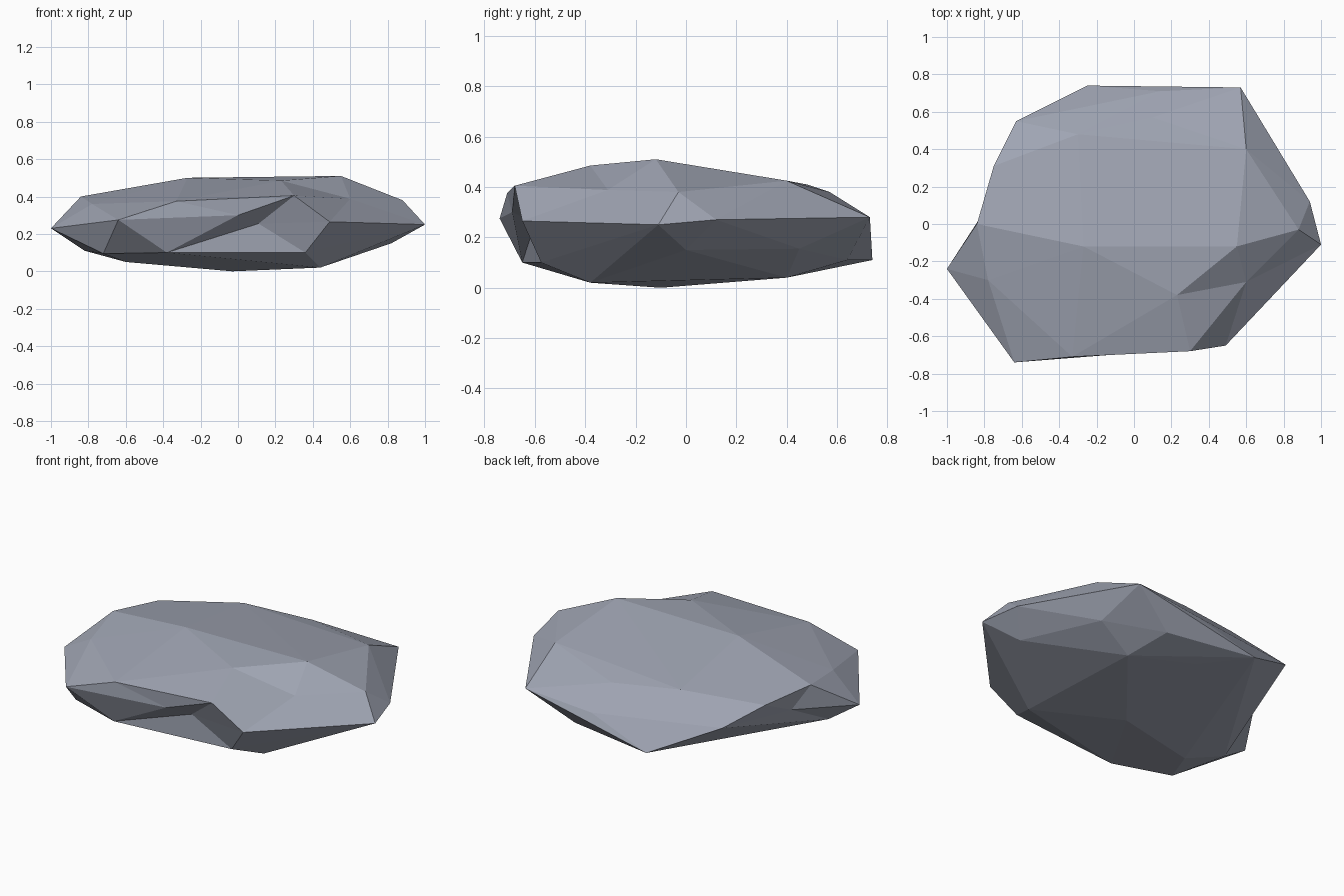
import bpy, bmesh
from mathutils import Vector

# Upper facets
top = [(0.23, -0.38, 0.485), (0.55, -0.12, 0.51), (0.88, -0.03, 0.38),
       (0.30, -0.68, 0.405), (-0.27, -0.12, 0.50), (-0.84, 0.0, 0.40),
       (-0.75, 0.31, 0.37), (-0.30, 0.48, 0.41), (0.60, 0.40, 0.425),
       (0.10, 0.57, 0.38), (-0.78, -0.30, 0.36)]
# Widest outline
middle = [(0.49, -0.65, 0.265), (-0.64, -0.74, 0.275), (-1.0, -0.24, 0.23),
          (-0.63, 0.55, 0.29), (-0.25, 0.74, 0.11), (0.57, 0.73, 0.28),
          (0.94, 0.12, 0.27), (1.0, -0.11, 0.25)]
# Underside
bottom = [(0.82, 0.0, 0.15), (0.44, -0.38, 0.02), (-0.03, -0.10, 0.0),
          (-0.60, -0.28, 0.05), (-0.82, -0.20, 0.11), (-0.72, -0.53, 0.095),
          (0.30, 0.64, 0.11), (0.61, 0.45, 0.155), (0.38, 0.40, 0.04),
          (0.0, 0.53, 0.07)]
# Corners wrapped while standing proud, then pushed in to form hollows:
# (wrapped position, push)
dents = [((-0.33, -0.74, 0.375), (0, 0.03, 0)),          # front upper lip
         ((-0.38, -0.72, 0.10), (0, 0.07, 0)),           # front lower lip
         ((0.36, -0.65, 0.10), (0, 0.075, 0)),           # front lower corner
         ((0.00, -0.75, 0.30), (0, 0.06, 0)),            # front brow
         ((0.11, -0.745, 0.255), (0, 0.145, 0)),         # front hollow
         ((0.58, -0.29, 0.478), (0.02, -0.02, -0.09)),   # crack by shoulder
         ((0.14, 0.76, 0.24), (0, -0.05, 0)),            # back
         ((-0.87, 0.10, 0.27), (0.09, 0, 0))]            # left side

# Rock: wrap a faceted skin around the corners, then push in the dents
bm = bmesh.new()
for p in top + middle + bottom:
    bm.verts.new(p)
pushed = [(bm.verts.new(p), Vector(d)) for p, d in dents]
bmesh.ops.convex_hull(bm, input=bm.verts)
for v, d in pushed:
    v.co += d
bmesh.ops.delete(bm, geom=[v for v in bm.verts if not v.link_faces], context='VERTS')
bmesh.ops.recalc_face_normals(bm, faces=bm.faces)
mesh = bpy.data.meshes.new("rock")
bm.to_mesh(mesh)
bm.free()
rock = bpy.data.objects.new("rock", mesh)
bpy.context.collection.objects.link(rock)

# Slate grey stone
stone = bpy.data.materials.new("stone")
stone.diffuse_color = (0.35, 0.375, 0.45, 1)
mesh.materials.append(stone)
